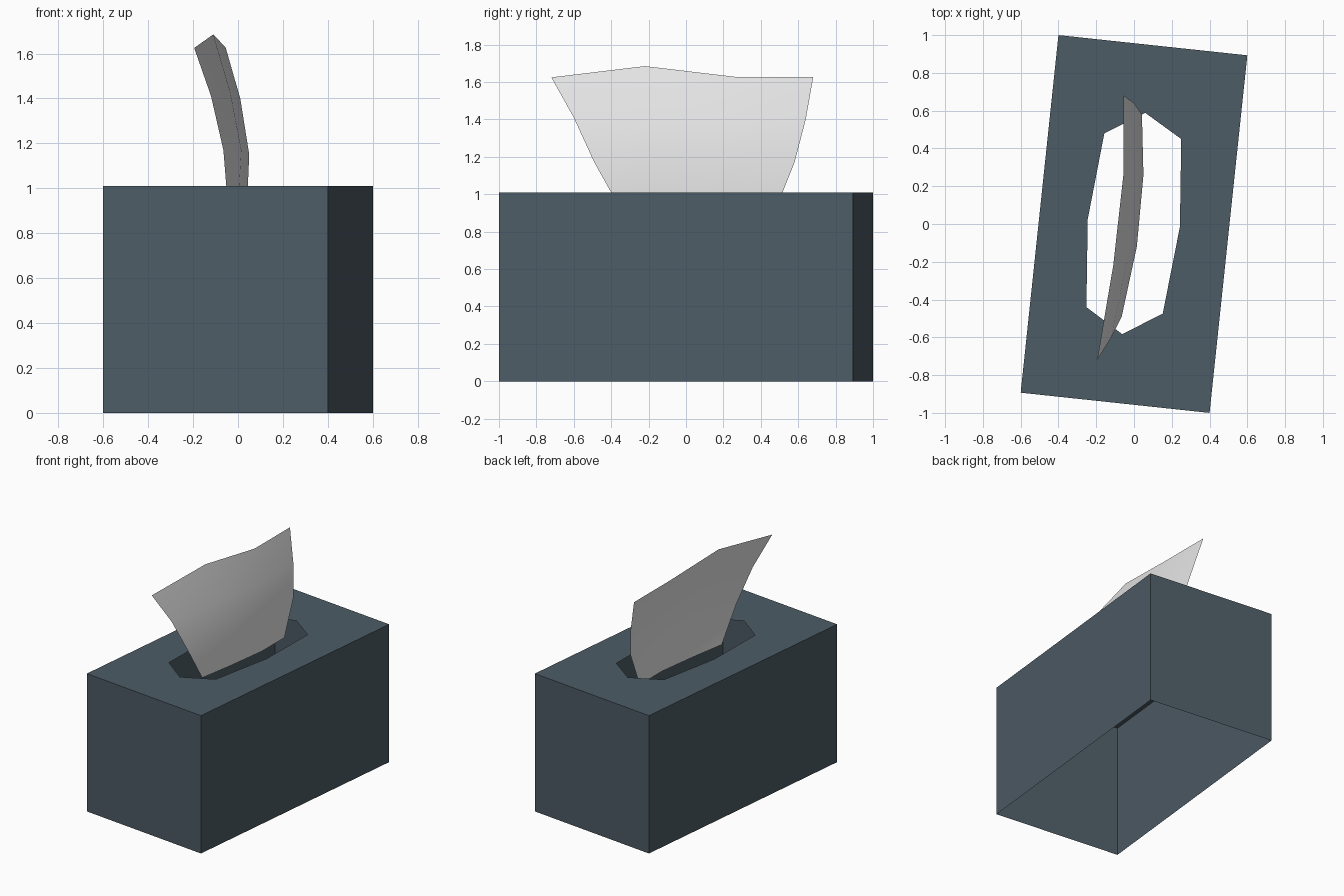
import bpy, bmesh

if "Cube" in bpy.data.objects:
    bpy.data.objects.remove(bpy.data.objects["Cube"])

def material(name, rgb):
    m = bpy.data.materials.new(name)
    m.diffuse_color = (*rgb, 1)
    m.use_nodes = True
    m.node_tree.nodes["Principled BSDF"].inputs["Base Color"].default_value = m.diffuse_color
    return m

def add_object(name, bm, mat):
    me = bpy.data.meshes.new(name)
    bm.to_mesh(me)
    bm.free()
    me.materials.append(mat)
    ob = bpy.data.objects.new(name, me)
    bpy.context.collection.objects.link(ob)
    return ob

slate = material("slate blue card", (0.075, 0.107, 0.132))
white = material("white tissue", (0.8, 0.8, 0.8))
H = 1.01

# Box: thin open-bottomed walls, turned slightly, with an eight-sided hole in the top
corners = [(-0.6, -0.893), (0.4, -1.0), (0.6, 0.893), (-0.4, 1.0)]
hole = [(-0.157, 0.48), (0.06, 0.588), (0.25, 0.45), (0.243, -0.015),
        (0.152, -0.475), (-0.063, -0.583), (-0.252, -0.44), (-0.245, 0.025)]

def loop(bm, pts, z):
    vs = [bm.verts.new((x, y, z)) for x, y in pts]
    es = [bm.edges.new((vs[i], vs[i - 1])) for i in range(len(vs))]
    return vs, es

bm = bmesh.new()
low, _ = loop(bm, corners, 0)
high, rim = loop(bm, corners, H)
_, inner = loop(bm, hole, H)
bmesh.ops.triangle_fill(bm, edges=rim + inner, use_beauty=True, normal=(0, 0, 1))
for i in range(4):
    j = (i + 1) % 4
    bm.faces.new((low[i], low[j], high[j], high[i]))
for f in bm.faces:
    if abs(f.normal.z) > 0.5 and f.normal.z < 0:
        f.normal_flip()
add_object("tissue_box", bm, slate)

# Tissue: curved sheet, rows from inside the box to the top edge
rows = [
    [(-0.045, -0.35, 0.92), (0.00, -0.08, 0.92), (0.04, 0.22, 0.92), (0.04, 0.48, 0.92)],
    [(-0.065, -0.49, 1.17), (0.015, -0.12, 1.17), (0.05, 0.26, 1.15), (0.042, 0.58, 1.17)],
    [(-0.12, -0.60, 1.41), (-0.035, -0.18, 1.43), (0.01, 0.27, 1.40), (0.0, 0.64, 1.40)],
    [(-0.195, -0.72, 1.625), (-0.11, -0.22, 1.685), (-0.055, 0.27, 1.627), (-0.055, 0.68, 1.627)],
]
bm = bmesh.new()
grid = [[bm.verts.new(p) for p in r] for r in rows]
for a, b in zip(grid, grid[1:]):
    for k in range(3):
        bm.faces.new((a[k], a[k + 1], b[k + 1], b[k])).smooth = True
add_object("tissue_sheet", bm, white)
